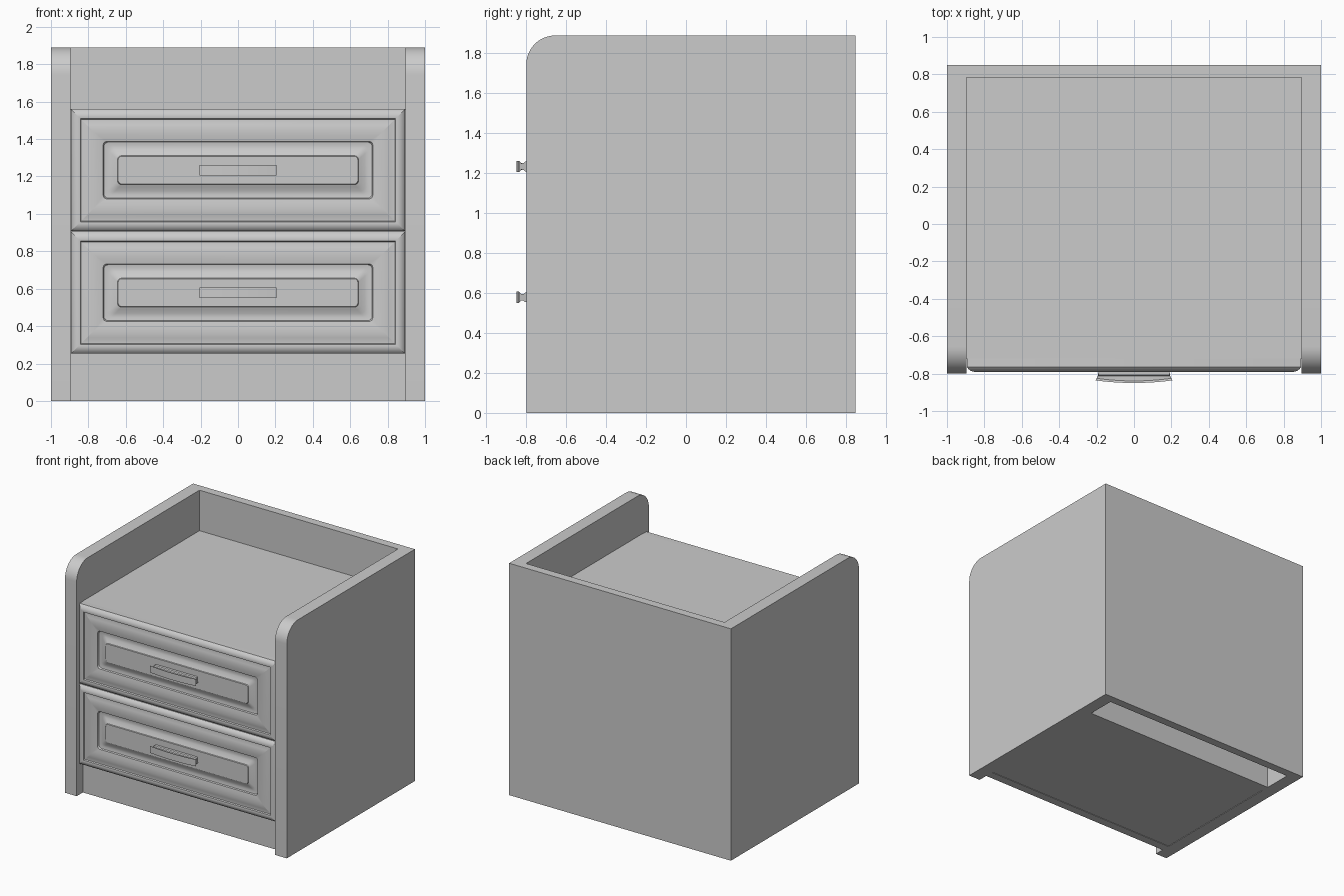
import bpy, bmesh, math

cube = bpy.data.objects.get("Cube")
if cube:
    bpy.data.objects.remove(cube, do_unlink=True)

grey = bpy.data.materials.new("plain grey")
grey.use_nodes = True
colour = (0.6, 0.6, 0.6, 1)
grey.diffuse_color = colour
grey.node_tree.nodes["Principled BSDF"].inputs["Base Color"].default_value = colour


def finish(name, bm, smooth=False):
    bmesh.ops.recalc_face_normals(bm, faces=bm.faces)
    mesh = bpy.data.meshes.new(name)
    bm.to_mesh(mesh)
    bm.free()
    mesh.materials.append(grey)
    obj = bpy.data.objects.new(name, mesh)
    bpy.context.collection.objects.link(obj)
    if smooth:
        bpy.ops.object.select_all(action="DESELECT")
        obj.select_set(True)
        bpy.context.view_layer.objects.active = obj
        bpy.ops.object.shade_smooth_by_angle(angle=math.radians(25))
    return obj


def box(name, low, high):
    bm = bmesh.new()
    bmesh.ops.create_cube(bm, size=1)
    for v in bm.verts:
        v.co = [(a + b) / 2 + c * (b - a) for a, b, c in zip(low, high, v.co)]
    return finish(name, bm)


def loft(name, rings, smooth=True):
    """Skin a list of equal closed rings and cap both ends."""
    bm = bmesh.new()
    loops = [[bm.verts.new(p) for p in ring] for ring in rings]
    for a, b in zip(loops, loops[1:]):
        for i in range(len(a)):
            j = (i + 1) % len(a)
            bm.faces.new((a[i], a[j], b[j], b[i]))
    bm.faces.new(loops[0])
    bm.faces.new(loops[-1])
    return finish(name, bm, smooth)


INNER, FRONT, BACK, HEIGHT = 0.895, -0.80, 0.85, 1.89
CARCASS_FRONT, BACK_INNER, SHELF = -0.72, 0.782, 1.56

# Side panels with a rounded upper front corner
RADIUS, STEPS = 0.145, 12
outline = [(BACK, HEIGHT), (BACK, 0), (FRONT, 0)]
for i in range(STEPS + 1):
    a = math.pi / 2 * i / STEPS
    outline.append((FRONT + RADIUS * (1 - math.cos(a)),
                    HEIGHT - RADIUS * (1 - math.sin(a))))
for side, sign in (("left", 1), ("right", -1)):
    loft(side + "_side_panel",
         [[(sign * x, y, z) for y, z in outline] for x in (INNER, 1)])

# Back, shelf and cabinet body, with an open channel behind the base
box("back_panel", (-INNER, BACK_INNER, 0), (INNER, BACK, HEIGHT))
box("top_shelf", (-INNER, CARCASS_FRONT, SHELF - 0.07), (INNER, BACK_INNER, SHELF))
box("cabinet_body", (-INNER, CARCASS_FRONT, 0.004), (INNER, 0.53, SHELF - 0.07))
box("front_plinth", (-INNER, CARCASS_FRONT, 0), (INNER, CARCASS_FRONT + 0.07, 0.25))
box("rear_plinth", (-INNER, 0.48, 0), (INNER, 0.55, 0.25))


def rounded_rectangle(half_x, half_z, radius, y, centre):
    points = []
    for quarter in range(4):
        sx = 1 if quarter in (0, 3) else -1
        sz = 1 if quarter in (0, 1) else -1
        for i in range(5):
            a = math.pi / 2 * (quarter + i / 4)
            points.append((sx * (half_x - radius) + radius * math.cos(a), y,
                           centre + sz * (half_z - radius) + radius * math.sin(a)))
    return points


# Drawer front moulding: inset, y, corner radius
MOULDING = [(0, -0.72, 0.001), (0, -0.765, 0.001), (0.008, -0.776, 0.001),
            (0.022, -0.786, 0.001), (0.038, -0.79, 0.001), (0.05, -0.788, 0.001),
            (0.054, -0.776, 0.001), (0.066, -0.776, 0.001), (0.085, -0.782, 0.001),
            (0.11, -0.785, 0.002), (0.14, -0.784, 0.004), (0.172, -0.778, 0.02),
            (0.176, -0.766, 0.025), (0.195, -0.762, 0.025), (0.215, -0.766, 0.023),
            (0.235, -0.776, 0.021), (0.249, -0.782, 0.02), (0.252, -0.788, 0.02)]
DRAWER_HALF = 0.326


def handle(name, centre):
    # Bowed bar with a waisted section: y, half height, half width
    section = [(-0.782, 0.026, 0.188), (-0.806, 0.024, 0.19), (-0.813, 0.017, 0.194),
               (-0.825, 0.016, 0.2), (-0.832, 0.024, 0.204), (-0.836, 0.028, 0.206)]
    rings = []
    for i in range(25):
        t = i / 12 - 1
        bow = 0.014 * (1 - t * t)
        upper = [(w * t, y - bow * (k > 2), centre + h)
                 for k, (y, h, w) in enumerate(section)]
        lower = [(x, y, 2 * centre - z) for x, y, z in reversed(upper)]
        rings.append(upper + lower)
    loft(name, rings)


for level, centre in (("lower", 0.579), ("upper", 1.234)):
    loft(level + "_drawer_front",
         [rounded_rectangle(INNER - 0.002 - d, DRAWER_HALF - d, r, y, centre)
          for d, y, r in MOULDING])
    handle(level + "_drawer_handle", centre)
